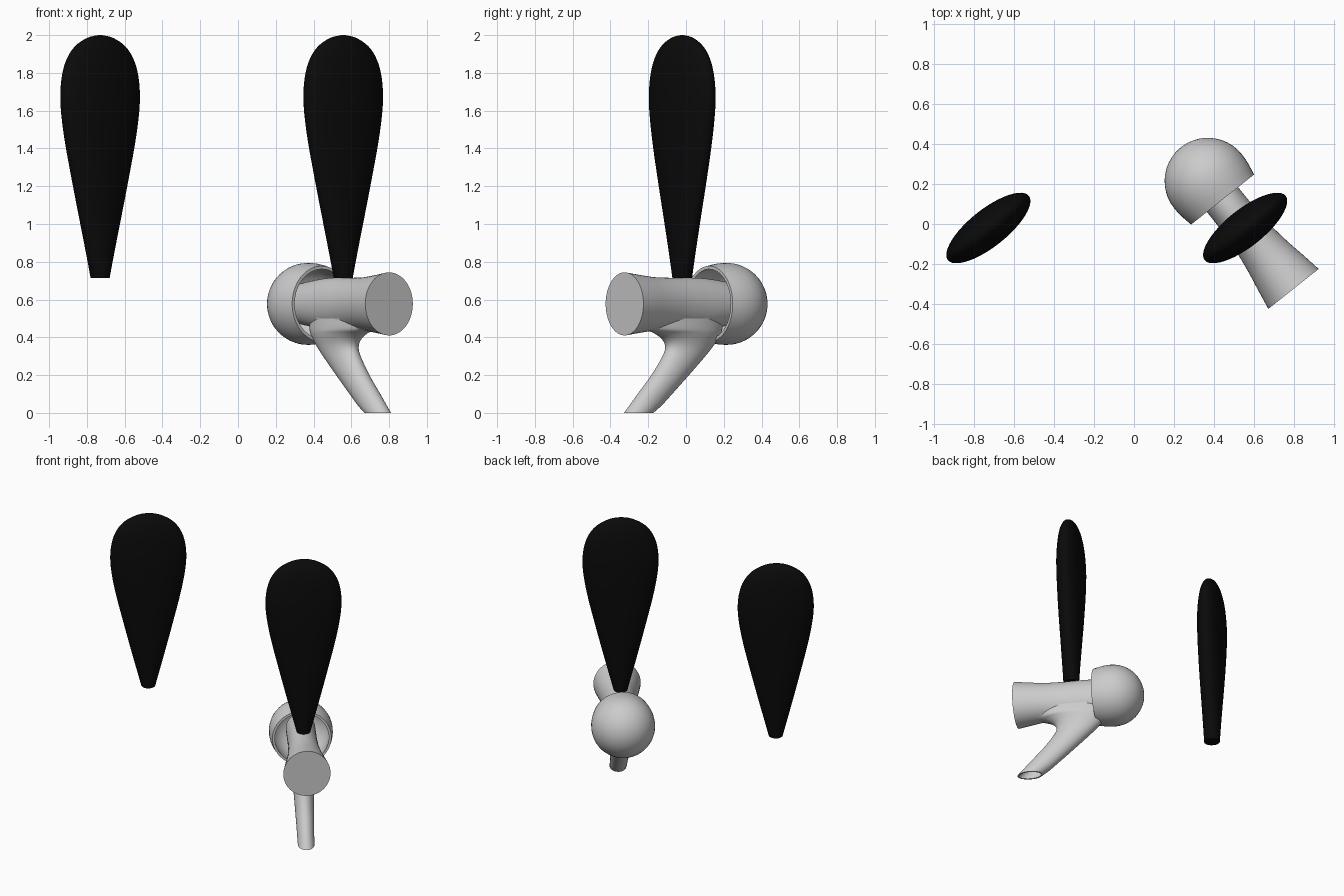
import bpy, bmesh, math
from mathutils import Vector

if "Cube" in bpy.data.objects:
    bpy.data.objects.remove(bpy.data.objects["Cube"])

C = Vector((0.557, -0.02, 0))          # tap centre on plan
D = Vector((0.622, -0.783, 0)).normalized()   # tap axis, pointing to the flat end
E = Vector((-D.y, D.x, 0))             # across the tap
Z = Vector((0, 0, 1))
AXIS_Z = 0.577
N = 48


def smooth_rows(rows, steps=4):
    """Catmull-Rom refinement of a short table of sections."""
    out = []
    for i in range(len(rows) - 1):
        p = [rows[max(0, min(len(rows) - 1, i + k))] for k in (-1, 0, 1, 2)]
        for j in range(steps):
            t = j / steps
            out.append([0.5 * (2 * b + (c - a) * t + (2 * a - 5 * b + 4 * c - d) * t * t
                               + (3 * b - a - 3 * c + d) * t ** 3)
                        for a, b, c, d in zip(*p)])
    return out + [list(rows[-1])]


def loft(name, sections):
    """Solid from elliptical sections (centre, half-axis u, half-axis v)."""
    bm = bmesh.new()
    rings = []
    for c, u, v in sections:
        rings.append([bm.verts.new(c + u * math.cos(2 * math.pi * k / N) + v * math.sin(2 * math.pi * k / N))
                      for k in range(N)])
    for a, b in zip(rings, rings[1:]):
        for k in range(N):
            bm.faces.new((a[k], a[(k + 1) % N], b[(k + 1) % N], b[k]))
    bm.faces.new(rings[0])
    bm.faces.new(rings[-1])
    bmesh.ops.recalc_face_normals(bm, faces=bm.faces)
    me = bpy.data.meshes.new(name)
    bm.to_mesh(me)
    bm.free()
    ob = bpy.data.objects.new(name, me)
    bpy.context.collection.objects.link(ob)
    return ob


def shade(ob):
    bpy.ops.object.select_all(action='DESELECT')
    ob.select_set(True)
    bpy.context.view_layer.objects.active = ob
    bpy.ops.object.shade_smooth_by_angle(angle=math.radians(35))


def along(s):
    return C + D * s + Z * AXIS_Z


# Barrel: s, half width, half height
barrel_rows = [(-0.34, 0.1, 0.11), (-0.18, 0.1, 0.132), (-0.08, 0.101, 0.138), (0.05, 0.107, 0.138),
               (0.18, 0.124, 0.141), (0.29, 0.144, 0.153), (0.39, 0.161, 0.167)]
barrel = loft("tap_body", [(along(s), E * w, Z * h) for s, w, h in smooth_rows(barrel_rows)])

# Spout: z, back s, front s, half width; hollow at the tip
spout_rows = [(0, 0.205, 0.383, 0.056), (0.04, 0.148, 0.347, 0.058), (0.1, 0.078, 0.292, 0.06),
              (0.2, -0.035, 0.198, 0.065), (0.3, -0.145, 0.122, 0.071), (0.35, -0.195, 0.104, 0.076),
              (0.39, -0.23, 0.125, 0.084), (0.42, -0.25, 0.175, 0.092), (0.445, -0.26, 0.24, 0.096),
              (0.5, -0.27, 0.28, 0.09)]


def spout_section(row, inset=0):
    z, b, f, w = row
    return (C + D * ((b + f) / 2) + Z * z, D * ((f - b) / 2 - inset), E * (w - inset))


bore = [spout_section(r, 0.01) for r in (spout_rows[2], spout_rows[1], spout_rows[0])]
spout = loft("spout", bore + [spout_section(r) for r in smooth_rows(spout_rows)])

# Merge the spout into the barrel
mod = barrel.modifiers.new("join_spout", 'BOOLEAN')
mod.operation = 'UNION'
mod.solver = 'EXACT'
mod.object = spout
bpy.context.view_layer.objects.active = barrel
bpy.ops.object.modifier_apply(modifier=mod.name)
bpy.data.objects.remove(spout)
shade(barrel)

# Hollow dome at the back of the barrel
arc = [math.radians(a) for a in range(2, 91, 8)]
profile = [(-0.3 - 0.217 * math.cos(a), 0.217 * math.sin(a)) for a in arc]
profile += [(-0.26, 0.2155), (-0.22, 0.209), (-0.182, 0.201), (-0.182, 0.184), (-0.24, 0.192)]
profile += [(-0.3 - 0.197 * math.cos(a), 0.197 * math.sin(a)) for a in reversed(arc)]
shade(loft("rear_dome", [(along(s), E * r, Z * r) for s, r in profile]))

# Paddle handles: z, half width, half thickness
black = bpy.data.materials.new("black")
black.diffuse_color = (0.003, 0.003, 0.003, 1)
black.use_nodes = True
black.node_tree.nodes["Principled BSDF"].inputs["Base Color"].default_value = black.diffuse_color
paddle_rows = [(0.715, 0.048, 0.055), (1.0, 0.122, 0.07), (1.2, 0.172, 0.081), (1.4, 0.22, 0.089),
               (1.55, 0.248, 0.093), (1.67, 0.259, 0.093), (1.78, 0.25, 0.086), (1.87, 0.22, 0.075),
               (1.94, 0.165, 0.057), (1.985, 0.085, 0.033), (2.0, 0.012, 0.006)]
for name, x in (("tap_handle", C.x), ("spare_handle", -0.73)):
    base = Vector((x, C.y, 0))
    handle = loft(name, [(base + Z * z, E * w, D * t) for z, w, t in smooth_rows(paddle_rows)])
    handle.data.materials.append(black)
    shade(handle)
